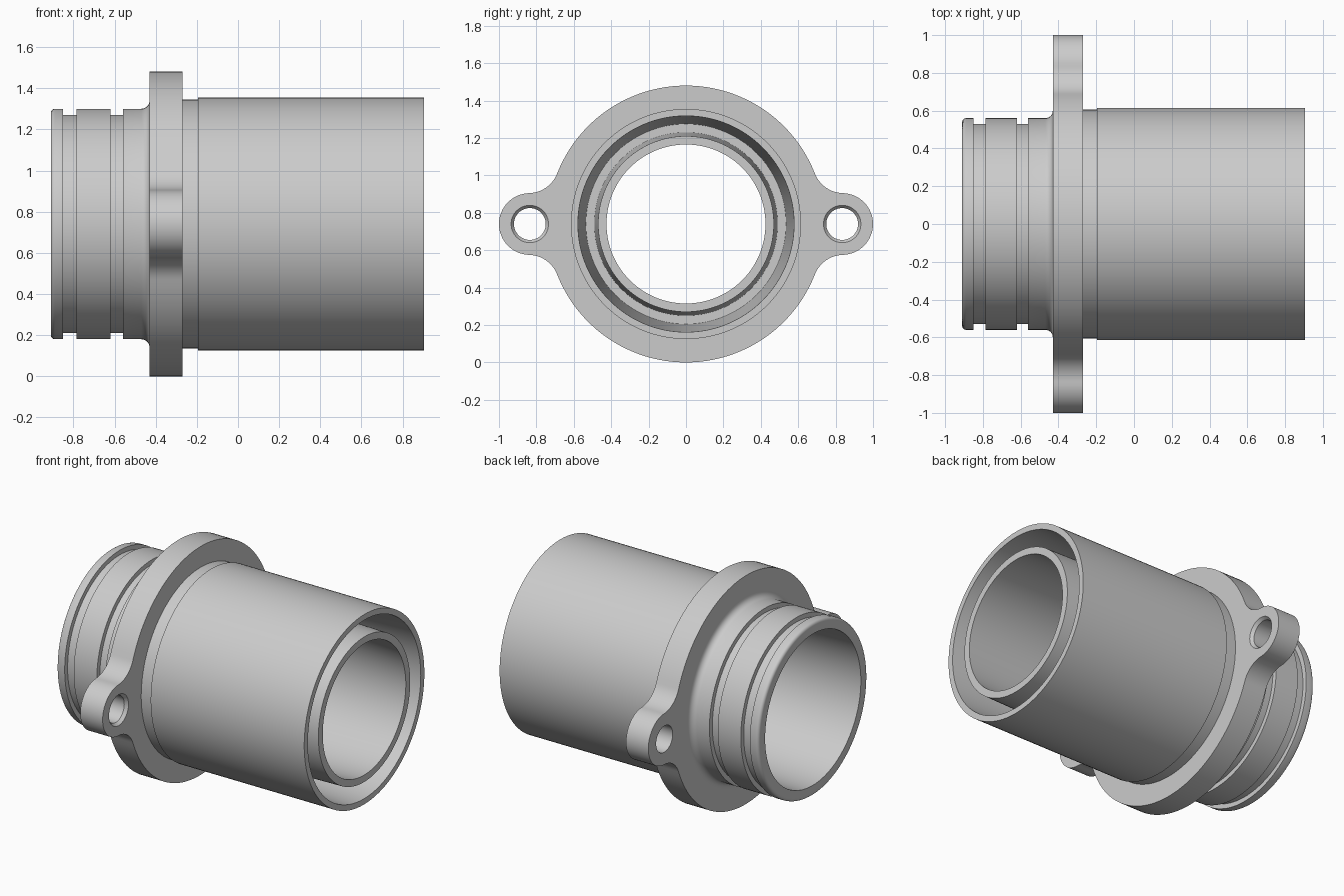
import bpy, bmesh, math
from math import sin, cos, pi

if "Cube" in bpy.data.objects:
    bpy.data.objects.remove(bpy.data.objects["Cube"], do_unlink=True)

AXIS_Z = 0.74
RING_R, LUG_R, LUG_Y, FILLET = 0.74, 0.165, 0.835, 0.165
X0, X1 = -0.43, -0.27

grey = bpy.data.materials.new("plain_grey")
grey.use_nodes = True
grey.diffuse_color = (0.6, 0.6, 0.6, 1)
grey.node_tree.nodes["Principled BSDF"].inputs["Base Color"].default_value = (0.6, 0.6, 0.6, 1)


def finish(name, bm):
    bmesh.ops.recalc_face_normals(bm, faces=bm.faces)
    mesh = bpy.data.meshes.new(name)
    bm.to_mesh(mesh)
    bm.free()
    mesh.materials.append(grey)
    ob = bpy.data.objects.new(name, mesh)
    bpy.context.collection.objects.link(ob)
    return ob


def activate(ob):
    bpy.ops.object.select_all(action='DESELECT')
    ob.select_set(True)
    bpy.context.view_layer.objects.active = ob


def lathe(name, profile, y=0, segments=128, closed=True):
    """Revolve (x, radius) points about an axis along x."""
    bm = bmesh.new()
    rings = []
    for x, r in profile:
        rings.append([bm.verts.new((x, y + r * cos(2 * pi * i / segments),
                                    AXIS_Z + r * sin(2 * pi * i / segments)))
                      for i in range(segments)])
    pairs = list(zip(rings, rings[1:]))
    if closed:
        pairs.append((rings[-1], rings[0]))
    else:
        bm.faces.new(rings[0])
        bm.faces.new(rings[-1])
    for a, b in pairs:
        for i in range(segments):
            j = (i + 1) % segments
            bm.faces.new((a[i], a[j], b[j], b[i]))
    return finish(name, bm)


def arc(cx, cy, r, a0, a1, n):
    return [(cx + r * cos(a0 + (a1 - a0) * i / n),
             cy + r * sin(a0 + (a1 - a0) * i / n)) for i in range(n + 1)]


# Sleeve: grooved spigot, outer shell, annular pocket and tapered inner tube
profile = [(-0.91, 0.49)]
profile += arc(-0.89, 0.54, 0.02, pi, pi / 2, 4)
for start, end in ((-0.85, -0.785), (-0.62, -0.56)):
    profile += [(start, 0.56), (start, 0.53), (end, 0.53), (end, 0.56)]
profile += arc(-0.47, 0.60, 0.04, -pi / 2, 0, 6)
profile += [(-0.35, 0.60), (-0.35, 0.605), (-0.195, 0.605), (-0.195, 0.615),
            (0.905, 0.615), (0.905, 0.578),
            (-0.2, 0.535), (-0.2, 0.49),
            (0.905, 0.47), (0.905, 0.425)]
sleeve = lathe("sleeve", profile)

# Flange outline: one quarter, mirrored to the full loop
reach, lug_reach = RING_R + FILLET, LUG_R + FILLET
ang = math.acos((LUG_Y ** 2 + reach ** 2 - lug_reach ** 2) / (2 * LUG_Y * reach))
fy, fz = reach * cos(ang), reach * sin(ang)
lug_ang = math.atan2(fz, fy - LUG_Y)
quarter = arc(LUG_Y, 0, LUG_R, 0, lug_ang, 16)
quarter += arc(fy, fz, FILLET, lug_ang - pi, ang - pi, 14)[1:]
quarter += arc(0, 0, RING_R, ang, pi / 2, 24)[1:]
half = quarter + [(-y, z) for y, z in quarter[-2::-1]]
outline = half + [(y, -z) for y, z in half[-2:0:-1]]

bm = bmesh.new()
face = bm.faces.new([bm.verts.new((X0, y, AXIS_Z + z)) for y, z in outline])
ext = bmesh.ops.extrude_face_region(bm, geom=[face])
bmesh.ops.translate(bm, vec=(X1 - X0, 0, 0),
                    verts=[v for v in ext["geom"] if isinstance(v, bmesh.types.BMVert)])
flange = finish("flange", bm)

# Cut the centre opening and the countersunk bolt holes
bolt = [(X0 - 0.1, 0.085), (X1 - 0.02, 0.085), (X1, 0.1), (X1 + 0.1, 0.1)]
cutters = [lathe("centre_cutter", [(X0 - 0.1, 0.56), (X1 + 0.1, 0.56)], closed=False)]
cutters += [lathe("bolt_cutter", bolt, side * LUG_Y, 48, False) for side in (-1, 1)]
activate(flange)
for cutter in cutters:
    cutter.hide_render = True
    mod = flange.modifiers.new("hole", 'BOOLEAN')
    mod.operation = 'DIFFERENCE'
    mod.solver = 'EXACT'
    mod.object = cutter
    bpy.ops.object.modifier_apply(modifier=mod.name)
for cutter in cutters:
    bpy.data.objects.remove(cutter, do_unlink=True)

# Smooth curved walls, keep the machined edges crisp
for ob in (sleeve, flange):
    activate(ob)
    bpy.ops.object.shade_smooth_by_angle(angle=math.radians(30))
